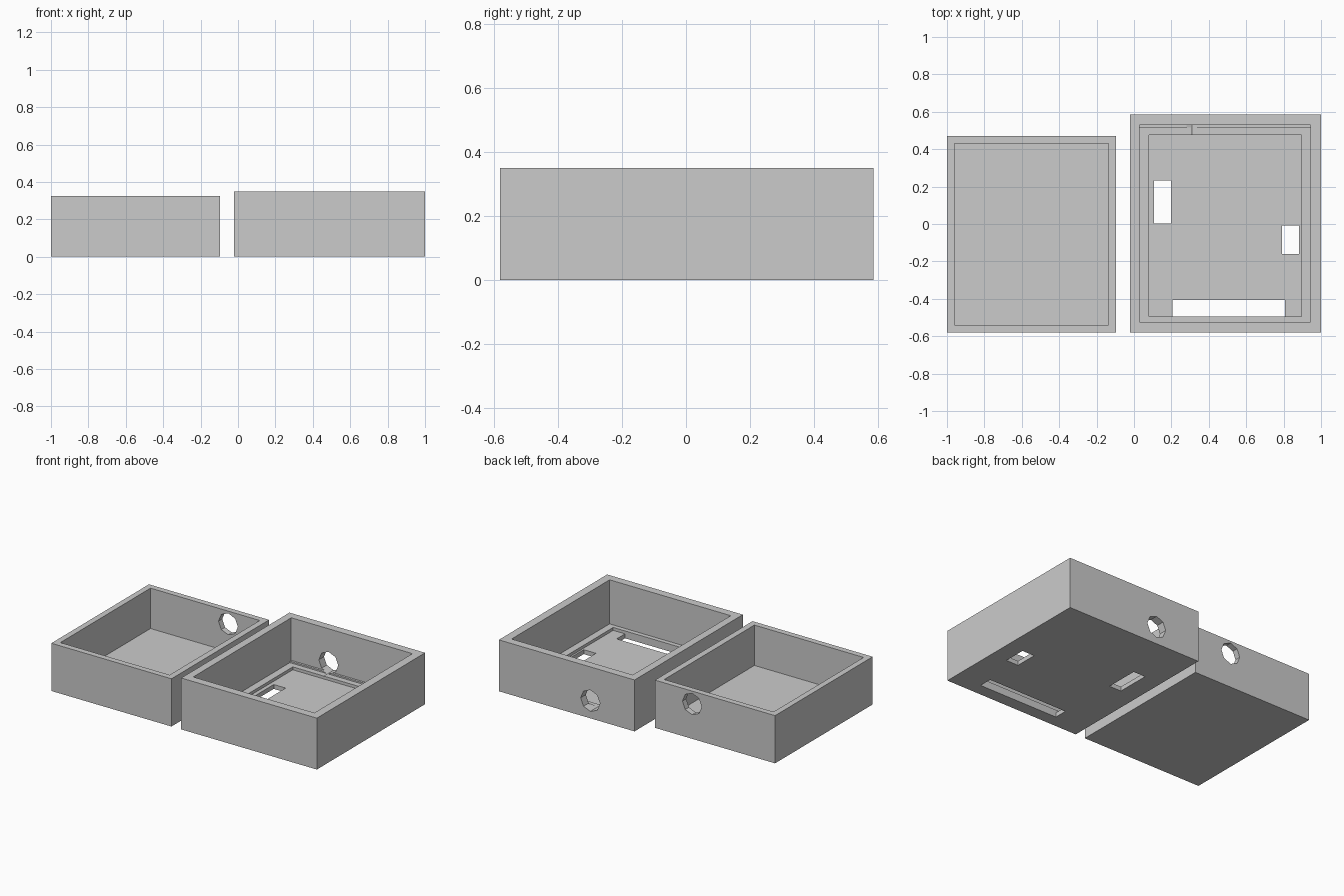
import bpy
import math

if "Cube" in bpy.data.objects:
    bpy.data.objects.remove(bpy.data.objects["Cube"], do_unlink=True)

grey = bpy.data.materials.new("plain_grey")
grey.use_nodes = True
colour = (0.6, 0.6, 0.6, 1)
grey.diffuse_color = colour
grey.node_tree.nodes["Principled BSDF"].inputs["Base Color"].default_value = colour


def block(name, x0, x1, y0, y1, z0, z1):
    """Box given by its limits on each axis."""
    bpy.ops.mesh.primitive_cube_add(size=1, location=((x0 + x1) / 2, (y0 + y1) / 2, (z0 + z1) / 2))
    ob = bpy.context.object
    ob.name = name
    ob.scale = (x1 - x0, y1 - y0, z1 - z0)
    bpy.ops.object.transform_apply(location=False, rotation=False, scale=True)
    ob.data.materials.append(grey)
    return ob


def cable_hole(name, x, y, z):
    """Eight-sided cutter running through a back wall."""
    bpy.ops.mesh.primitive_cylinder_add(vertices=8, radius=0.073, depth=0.16, location=(x, y, z),
                                        rotation=(math.pi / 2, 0, 0))
    ob = bpy.context.object
    ob.name = name
    ob.data.materials.append(grey)
    return ob


def carve(body, cutters):
    """Subtract each cutter in turn, then discard it."""
    for cutter in cutters:
        cutter.hide_render = True
        mod = body.modifiers.new("carve", 'BOOLEAN')
        mod.operation = 'DIFFERENCE'
        mod.solver = 'EXACT'
        mod.object = cutter
        bpy.context.view_layer.objects.active = body
        bpy.ops.object.modifier_apply(modifier=mod.name)
        bpy.data.objects.remove(cutter, do_unlink=True)


# Smaller tray: plain cavity and a hole near the rim
small_tray = block("small_tray", -1, -0.095, -0.58, 0.47, 0, 0.325)
carve(small_tray, [
    block("small_cavity", -0.96, -0.137, -0.54, 0.43, 0.05, 0.5),
    cable_hole("small_hole", -0.375, 0.45, 0.237),
])

# Larger tray: stepped cavity, floor recess, three slots and a low hole
large_tray = block("large_tray", -0.022, 1, -0.58, 0.585, 0, 0.35)
carve(large_tray, [
    block("upper_cavity", 0.03, 0.943, -0.525, 0.53, 0.06, 0.5),
    block("lower_cavity", 0.03, 0.943, -0.525, 0.515, 0.05, 0.5),
    block("floor_recess", 0.08, 0.895, -0.495, 0.475, 0.03, 0.5),
    block("left_slot", 0.107, 0.197, 0.003, 0.232, -0.1, 0.5),
    block("right_slot", 0.79, 0.882, -0.16, -0.008, -0.1, 0.5),
    block("front_slot", 0.207, 0.806, -0.495, -0.405, -0.1, 0.5),
    cable_hole("large_hole", 0.311, 0.555, 0.12),
])
